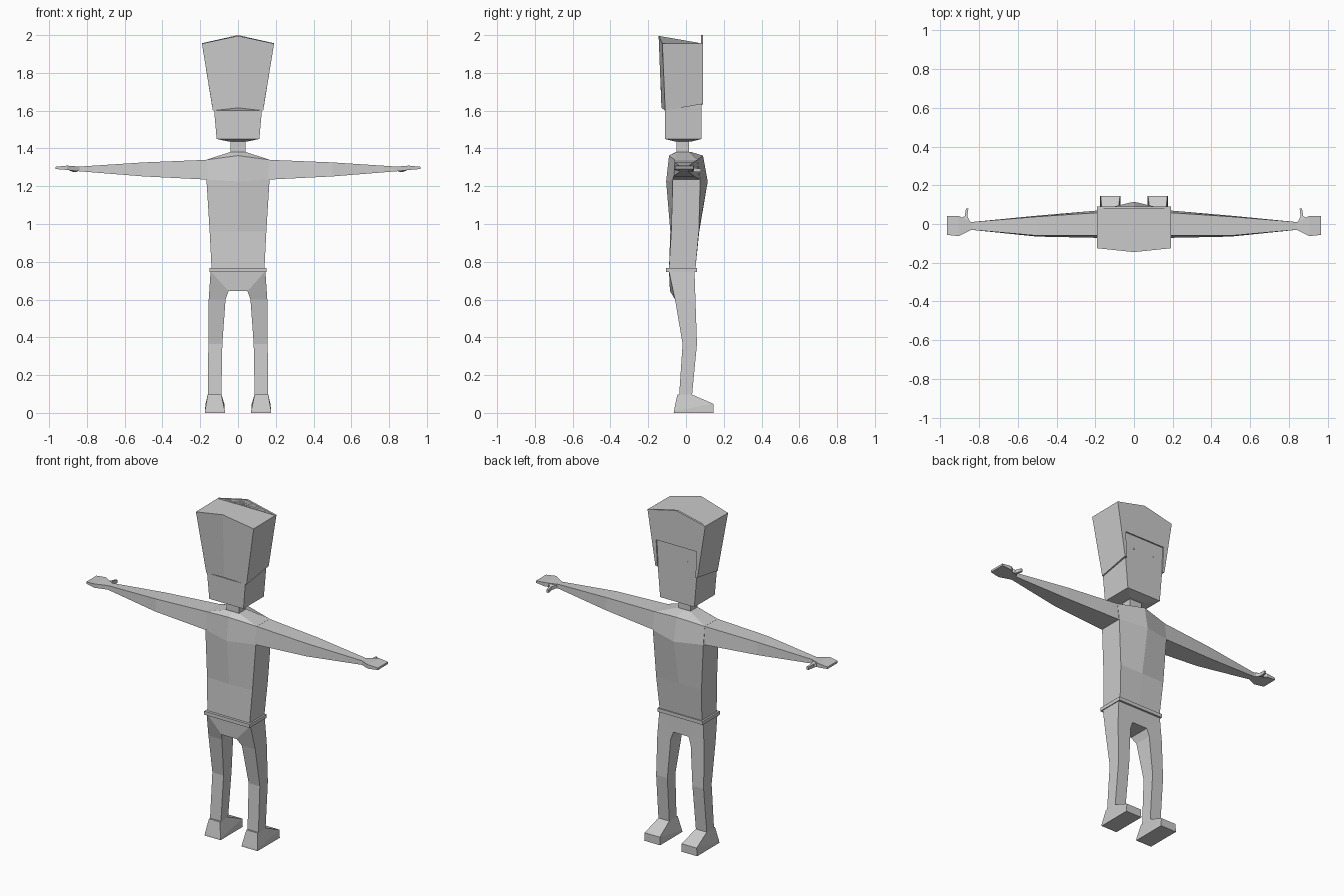
import bpy, bmesh

grey = bpy.data.materials.new("plain grey")
grey.diffuse_color = (0.6, 0.6, 0.6, 1)


def loft(name, rings, mirror=False, caps=(True, True)):
    """Skin a list of equal-length point rings; optionally mirror across x."""
    bm = bmesh.new()
    loops = [[bm.verts.new(p) for p in ring] for ring in rings]
    n = len(loops[0])
    for a, b in zip(loops, loops[1:]):
        for i in range(n):
            j = (i + 1) % n
            bm.faces.new((a[i], a[j], b[j], b[i]))
    if caps[0]:
        bm.faces.new(loops[0][::-1])
    if caps[1]:
        bm.faces.new(loops[-1])
    bmesh.ops.recalc_face_normals(bm, faces=bm.faces)
    me = bpy.data.meshes.new(name)
    bm.to_mesh(me)
    bm.free()
    me.materials.append(grey)
    ob = bpy.data.objects.new(name, me)
    bpy.context.collection.objects.link(ob)
    if mirror:
        ob.modifiers.new("mirror", 'MIRROR')
    return ob


def rect(x0, x1, y0, y1, z):
    return [(x0, y0, z), (x1, y0, z), (x1, y1, z), (x0, y1, z)]


def side(x, y0, y1, z0, z1, flare=0.0):
    """Ring across an arm; the lower edge may be wider than the upper."""
    return [(x, y0 - flare, z0), (x, y1 + flare, z0), (x, y1, z1), (x, y0, z1)]


def hexa(w, yb, yf, cb, cf, z, cz):
    """Symmetric ring with side corners plus a centre point at back and front."""
    return [(-w, yb, z), (0, cb, cz), (w, yb, z), (w, yf, z), (0, cf, cz), (-w, yf, z)]


# Torso with shoulders and neck
loft("torso", [
    hexa(0.140, -0.090, 0.050, -0.090, 0.050, 0.765, 0.765),
    hexa(0.150, -0.078, 0.068, -0.083, 0.070, 0.960, 0.960),
    hexa(0.167, -0.070, 0.075, -0.105, 0.115, 1.235, 1.225),
    hexa(0.167, -0.060, 0.060, -0.090, 0.090, 1.340, 1.362),
    hexa(0.045, -0.050, 0.020, -0.052, 0.025, 1.380, 1.382),
])
loft("neck", [rect(-0.04, 0.04, -0.05, 0.015, 1.37), rect(-0.04, 0.04, -0.05, 0.015, 1.45)])

# Arms tapering into flat hands
loft("arm_and_hand", [
    side(0.160, -0.060, 0.060, 1.235, 1.340, 0.012),
    side(0.500, -0.060, 0.038, 1.252, 1.326, 0.005),
    side(0.840, -0.030, 0.010, 1.279, 1.304),
    side(0.905, -0.063, 0.042, 1.286, 1.309),
    side(0.965, -0.056, 0.040, 1.291, 1.303),
], mirror=True)
loft("thumb", [
    [(0.842, 0.005, 1.281), (0.895, 0.030, 1.284), (0.895, 0.030, 1.304), (0.842, 0.005, 1.302)],
    [(0.860, 0.040, 1.276), (0.874, 0.040, 1.276), (0.874, 0.040, 1.297), (0.860, 0.040, 1.297)],
    [(0.855, 0.080, 1.274), (0.867, 0.080, 1.274), (0.867, 0.080, 1.292), (0.855, 0.080, 1.292)],
], mirror=True)

# Belt and pelvis
loft("belt", [rect(-0.15, 0.15, -0.105, 0.057, 0.745), rect(-0.15, 0.15, -0.105, 0.057, 0.766)])
loft("pelvis", [
    [(-0.05, -0.085, 0.645), (0.05, -0.085, 0.645), (0.05, 0.048, 0.645), (-0.05, 0.048, 0.645)],
    rect(-0.145, 0.145, -0.09, 0.045, 0.75),
])

# Legs start on the slanted pelvis sides
loft("leg", [
    [(0.05, -0.085, 0.645), (0.145, -0.09, 0.75), (0.145, 0.045, 0.75), (0.05, 0.048, 0.645)],
    rect(0.066, 0.155, -0.058, 0.050, 0.600),
    rect(0.083, 0.157, -0.018, 0.058, 0.365),
    rect(0.088, 0.160, -0.036, 0.032, 0.095),
], mirror=True, caps=(False, True))
# Wedge feet, high at the ankle and low at the toe
loft("foot", [
    rect(0.070, 0.175, -0.065, 0.145, 0.0),
    [(0.070, -0.064, 0.010), (0.175, -0.064, 0.010), (0.172, 0.145, 0.048), (0.072, 0.145, 0.048)],
    rect(0.088, 0.160, -0.046, 0.032, 0.097),
], mirror=True)

# Face block with a shallow tapered chin underside
loft("face", [
    rect(-0.05, 0.05, -0.06, 0.03, 1.437),
    rect(-0.113, 0.113, -0.110, 0.083, 1.450),
    rect(-0.128, 0.128, -0.112, 0.083, 1.620),
    rect(-0.134, 0.134, -0.110, 0.083, 1.800),
])
loft("eye", [rect(0.066, 0.072, 0.08, 0.086, 1.705), rect(0.066, 0.072, 0.08, 0.086, 1.711)], mirror=True)

# Hair: wide cap with a peaked ridge and slanted lower edge
loft("hair", [
    [(-0.133, -0.110, 1.600), (0, -0.130, 1.615), (0.133, -0.110, 1.600),
     (0.139, 0.079, 1.634), (0, 0.079, 1.634), (-0.139, 0.079, 1.634)],
    [(-0.191, -0.125, 1.955), (0, -0.145, 1.996), (0.191, -0.125, 1.955),
     (0.191, 0.079, 1.957), (0, 0.079, 2.0), (-0.191, 0.079, 1.957)],
])
# Thin fringe framing the face
outline = [(-0.139, 1.634), (-0.191, 1.957), (0, 2.0), (0.191, 1.957), (0.139, 1.634),
           (0.126, 1.632), (0.134, 1.79), (-0.134, 1.79), (-0.126, 1.632)]
loft("fringe", [[(x, y, z) for x, z in outline] for y in (0.079, 0.091)])
